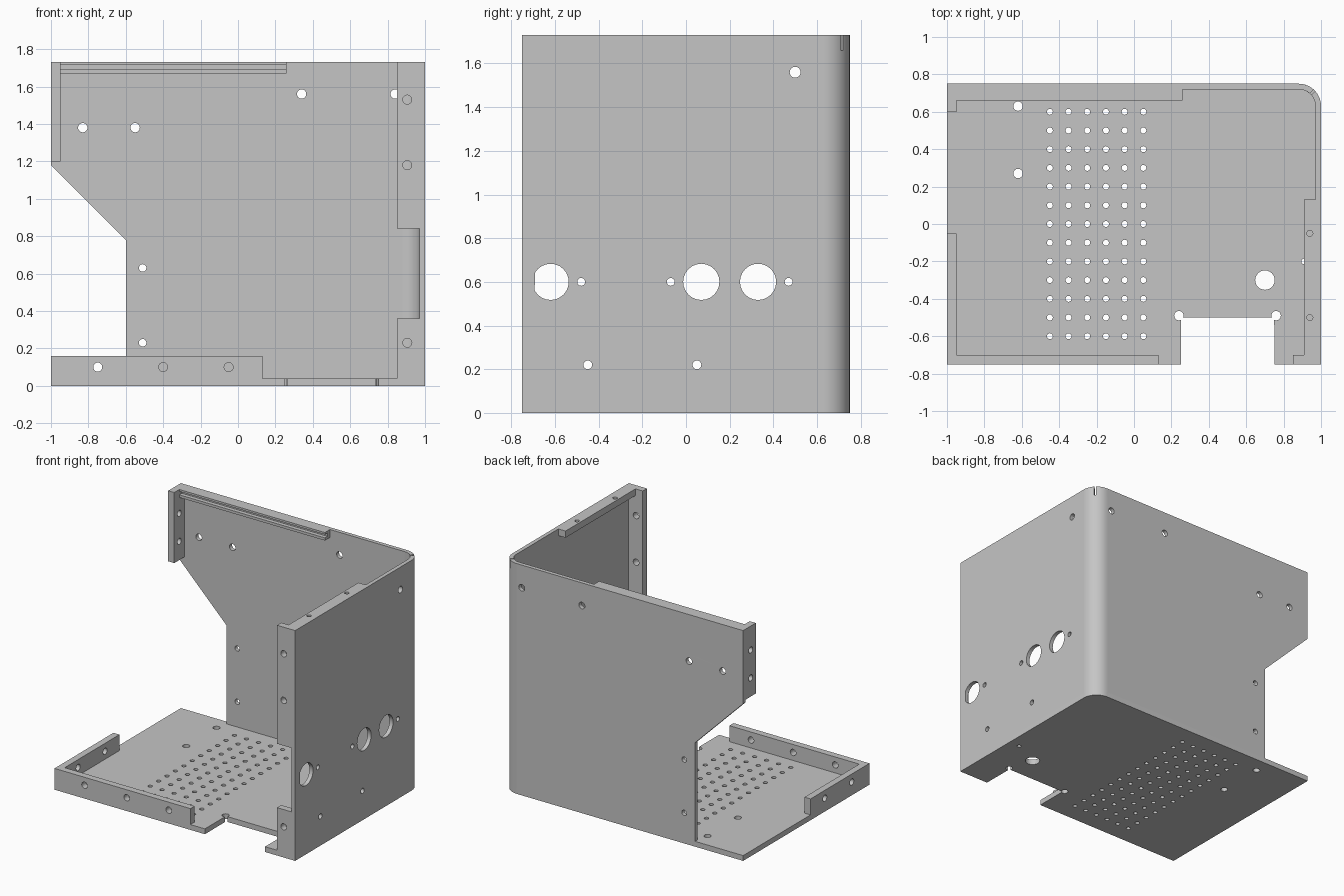
import bpy, bmesh
from math import sin, cos, radians
from mathutils import Matrix

if "Cube" in bpy.data.objects:
    bpy.data.objects.remove(bpy.data.objects["Cube"])

GREY = (0.56, 0.56, 0.56, 1)
metal = bpy.data.materials.new("grey_metal")
metal.use_nodes = True
metal.diffuse_color = GREY
metal.node_tree.nodes["Principled BSDF"].inputs["Base Color"].default_value = GREY

# columns are the plate's u, v and thickness directions
AXES = {
    "x": Matrix(((0, 0, 1), (1, 0, 0), (0, 1, 0))),
    "y": Matrix(((1, 0, 0), (0, 0, -1), (0, 1, 0))),
    "z": Matrix.Identity(3),
}


def arc(u, v, r, start, end, n):
    angles = [radians(start + (end - start) * i / n) for i in range(n + 1)]
    return [(u + r * cos(a), v + r * sin(a)) for a in angles]


def hole(u, v, r, n=24):
    return arc(u, v, r, 0, 360, n)[:-1]


def holes(r, *centres):
    return [hole(u, v, r) for u, v in centres]


def rect(u0, v0, u1, v1):
    return [(u0, v0), (u1, v0), (u1, v1), (u0, v1)]


def plate(name, axis, low, high, outline, cutouts=()):
    """Extrude an outline with holes along an axis, from low to high."""
    curve = bpy.data.curves.new(name + "_profile", "CURVE")
    curve.dimensions = "2D"
    curve.fill_mode = "BOTH"
    curve.extrude = (high - low) / 2
    for points in [outline, *cutouts]:
        spline = curve.splines.new("POLY")
        spline.points.add(len(points) - 1)
        for p, (u, v) in zip(spline.points, points):
            p.co = (u, v, 0, 1)
        spline.use_cyclic_u = True
    helper = bpy.data.objects.new(name + "_profile", curve)
    bpy.context.collection.objects.link(helper)
    deps = bpy.context.evaluated_depsgraph_get()
    mesh = bpy.data.meshes.new_from_object(helper.evaluated_get(deps))
    bpy.data.objects.remove(helper)

    matrix = AXES[axis].to_4x4()
    matrix["xyz".index(axis)][3] = (low + high) / 2
    mesh.transform(matrix)
    bm = bmesh.new()
    bm.from_mesh(mesh)
    bmesh.ops.remove_doubles(bm, verts=bm.verts, dist=0.0001)
    bmesh.ops.recalc_face_normals(bm, faces=bm.faces)
    bm.to_mesh(mesh)
    bm.free()
    mesh.materials.clear()
    mesh.materials.append(metal)
    mesh.shade_smooth()
    mesh.set_sharp_from_angle(angle=radians(30))
    obj = bpy.data.objects.new(name, mesh)
    bpy.context.collection.objects.link(obj)
    return obj


TOP, FLOOR, WALL, LIP = 1.73, 0.04, 0.03, 0.05
CX, CY, R = 0.88, 0.63, 0.12      # rounded back corner

# floor with front notch, corner reliefs and ventilation grid
floor_outline = [(-1, -0.75), (0.25, -0.75)]
floor_outline += arc(0.24, -0.49, 0.025, -66, -384, 20)
floor_outline += arc(0.76, -0.49, 0.025, 204, -114, 20)
floor_outline += [(0.75, -0.75), (1, -0.75)]
floor_outline += arc(CX, CY, R, 0, 90, 16) + [(-1, 0.75)]
vents = [hole(-0.45 + 0.1 * i, -0.6 + 0.1 * j, 0.016, 16)
         for i in range(6) for j in range(13)]
floor_holes = holes(0.025, (-0.62, 0.63), (-0.62, 0.27))
floor_holes += holes(0.052, (0.7, -0.3)) + holes(0.015, (0.91, -0.2))
plate("floor", "z", 0, FLOOR, floor_outline, vents + floor_holes)

# low lips around the front of the floor
plate("floor_front_lip", "y", -0.75, -0.75 + LIP, rect(-1, FLOOR, 0.13, 0.16),
      holes(0.024, (-0.75, 0.1), (-0.4, 0.1), (-0.05, 0.1)))
plate("floor_side_lip", "x", -1, -1 + LIP, rect(-0.70, FLOOR, -0.05, 0.16),
      holes(0.024, (-0.54, 0.1), (-0.22, 0.1)))

# back wall with slanted cutaway
plate("back_wall", "y", 0.75 - WALL, 0.75,
      [(-0.6, FLOOR), (CX, FLOOR), (CX, TOP), (-1, TOP), (-1, 1.18), (-0.6, 0.78)],
      holes(0.025, (-0.83, 1.38), (-0.55, 1.38), (0.34, 1.56), (0.84, 1.56))
      + holes(0.02, (-0.51, 0.63), (-0.51, 0.23)))
plate("back_wall_side_flange", "x", -1, -1 + LIP, rect(0.6, 1.2, 0.72, TOP),
      holes(0.023, (0.66, 1.55), (0.66, 1.34)))

# grooved rail along the top of the back wall
plate("back_wall_top_rail", "x", -0.95, 0.26,
      [(0.72, 1.67), (0.66, 1.67), (0.66, 1.69), (0.69, 1.69),
       (0.69, 1.715), (0.66, 1.715), (0.66, TOP), (0.72, TOP)])

# side wall with connector openings
plate("side_wall", "x", 1 - WALL, 1, rect(-0.75 + LIP, FLOOR, CY, TOP),
      holes(0.083, (-0.62, 0.6), (0.07, 0.6), (0.33, 0.6))
      + holes(0.018, (-0.48, 0.6), (-0.07, 0.6), (0.47, 0.6))
      + holes(0.02, (-0.45, 0.22), (0.05, 0.22))
      + holes(0.025, (0.5, 1.56)))
plate("side_wall_front_flange", "y", -0.75, -0.75 + LIP,
      [(0.85, FLOOR), (1, FLOOR), (1, TOP), (0.85, TOP),
       (0.85, 0.84), (0.97, 0.84), (0.97, 0.36), (0.85, 0.36)],
      holes(0.024, (0.905, 1.53), (0.905, 1.18), (0.905, 0.23)))
plate("side_wall_top_flange", "z", TOP - LIP, TOP,
      rect(0.91, -0.70, 1 - WALL, 0.13),
      holes(0.016, (0.94, -0.05), (0.94, -0.5)))


# rounded corner joining the walls, slit at the top
def corner(name, low, high, start, end, n):
    plate(name, "z", low, high, arc(CX, CY, R, start, end, n)
          + arc(CX, CY, R - WALL, end, start, n))


corner("corner", FLOOR, 1.66, 0, 90, 16)
corner("corner_top_side", 1.66, TOP, 0, 42, 8)
corner("corner_top_back", 1.66, TOP, 48, 90, 8)
